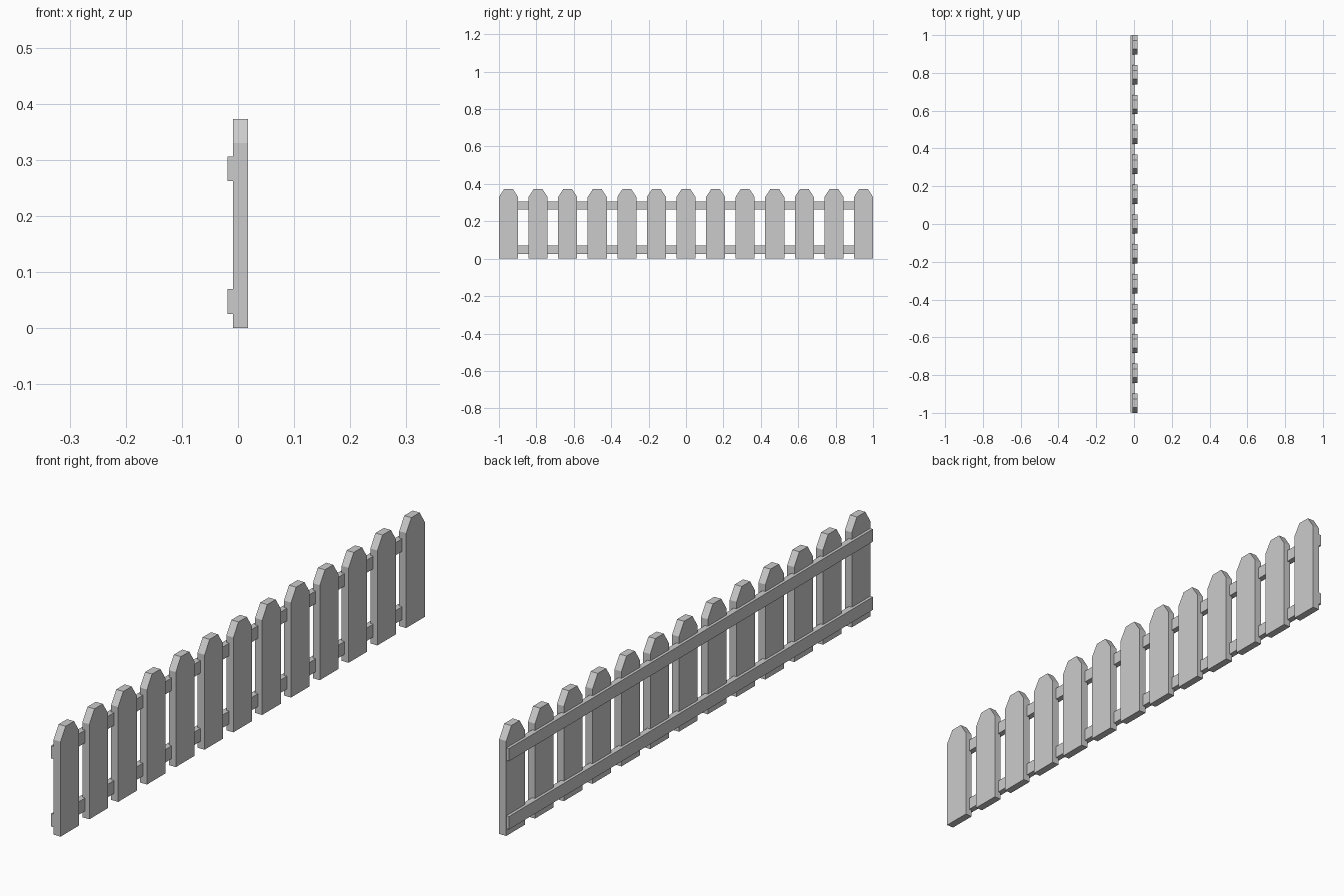
import bpy, bmesh

if "Cube" in bpy.data.objects:
    bpy.data.objects.remove(bpy.data.objects["Cube"])

COUNT = 13
HALF_W = 0.051          # half picket width
TIP = 0.023             # half width of the flat top
X0, X1 = -0.009, 0.018  # picket back and front


def prism(name, outline, x0, x1):
    """Extrude a (y, z) outline along x."""
    bm = bmesh.new()
    face = bm.faces.new([bm.verts.new((x0, y, z)) for y, z in outline])
    new = bmesh.ops.extrude_face_region(bm, geom=[face])["geom"]
    bmesh.ops.translate(bm, vec=(x1 - x0, 0, 0),
                        verts=[v for v in new if isinstance(v, bmesh.types.BMVert)])
    bmesh.ops.recalc_face_normals(bm, faces=bm.faces)
    mesh = bpy.data.meshes.new(name)
    bm.to_mesh(mesh)
    bm.free()
    obj = bpy.data.objects.new(name, mesh)
    bpy.context.collection.objects.link(obj)
    return obj


# Pickets with clipped tops
span = 1 - HALF_W
for i in range(COUNT):
    c = -span + 2 * span * i / (COUNT - 1)
    prism(f"picket_{i + 1}", [
        (c - HALF_W, 0), (c + HALF_W, 0), (c + HALF_W, 0.33),
        (c + TIP, 0.373), (c - TIP, 0.373), (c - HALF_W, 0.33)], X0, X1)

# Horizontal rails, let into the back of the pickets
for name, z0, z1 in (("lower_rail", 0.025, 0.07), ("upper_rail", 0.262, 0.306)):
    prism(name, [(-0.999, z0), (0.999, z0), (0.999, z1), (-0.999, z1)], -0.019, 0.002)
